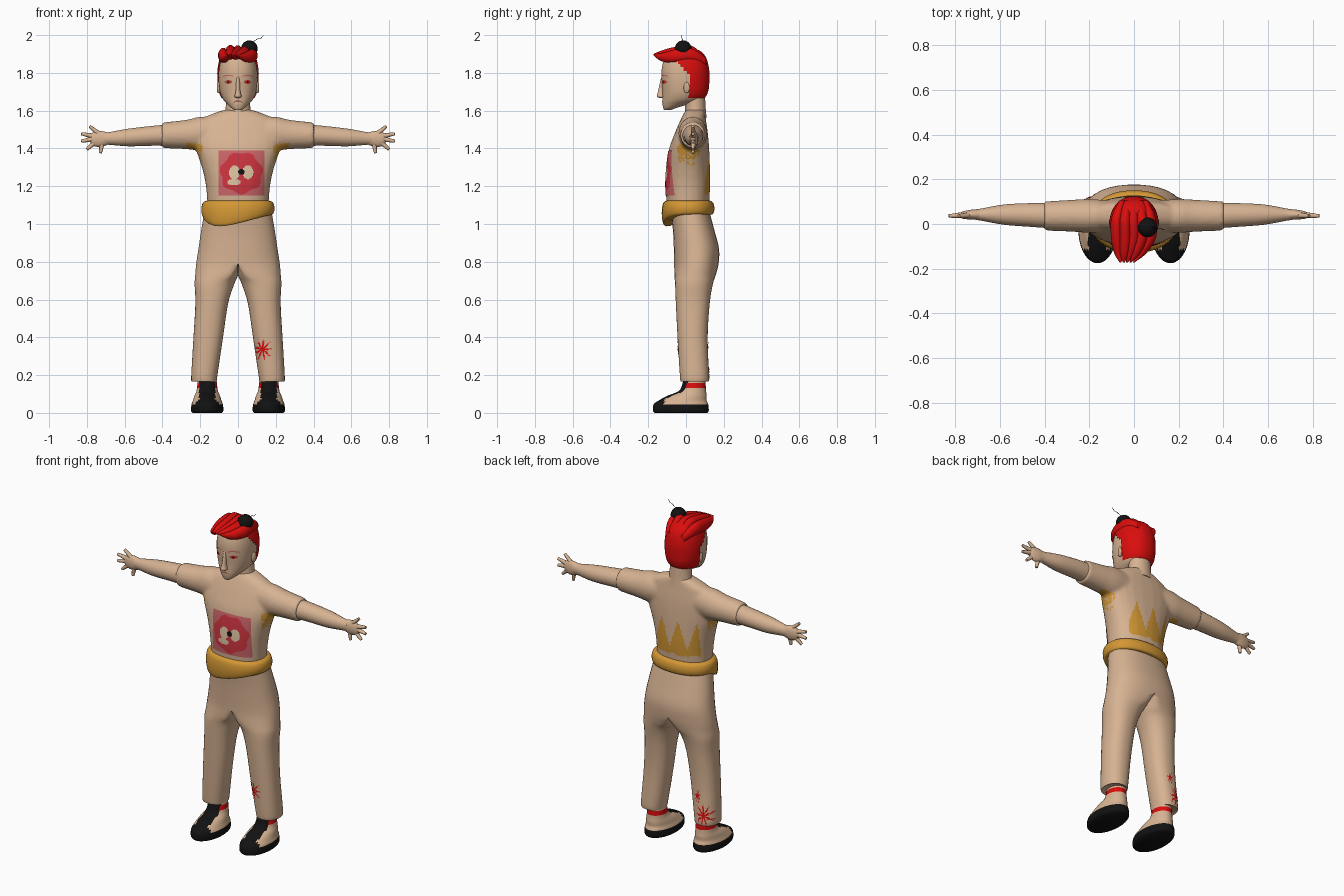
import bpy, bmesh, math, random
from mathutils import Vector
from mathutils.bvhtree import BVHTree

if "Cube" in bpy.data.objects:
    bpy.data.objects.remove(bpy.data.objects["Cube"])
random.seed(4)


def material(name, *rgb):
    m = bpy.data.materials.new(name)
    m.use_nodes = True
    m.diffuse_color = (*rgb, 1)
    m.node_tree.nodes["Principled BSDF"].inputs["Base Color"].default_value = (*rgb, 1)
    return m


TAN = material("tan", 0.68, 0.45, 0.29)
GOLD = material("gold", 0.65, 0.31, 0.035)
RED = material("bright red", 0.7, 0.004, 0.004)
BLACK = material("black", 0.006, 0.006, 0.006)
PINK = material("pink", 0.6, 0.13, 0.14)
CRIMSON = material("crimson", 0.62, 0.035, 0.05)
CREAM = material("cream", 0.74, 0.55, 0.36)
LIP = material("dull rose", 0.36, 0.12, 0.09)


def spline(a, b, c, d, t):
    return 0.5 * (2 * b + (c - a) * t + (2 * a - 5 * b + 4 * c - d) * t * t
                  + (3 * b - a - 3 * c + d) * t ** 3)


def loft(bm, axis, sections, n=24, steps=4, power=1.0):
    """Skin rings (position, centre, centre, radius, radius, [inner radius]) along an axis."""
    rows, last = [], len(sections) - 1
    for i in range(last):
        quad = [sections[max(0, min(last, i + k))] for k in (-1, 0, 1, 2)]
        rows += [[spline(*v, s / steps) for v in zip(*quad)] for s in range(steps)]
    rows.append(sections[-1])
    rings = []
    for pos, c1, c2, r1, r2, *inner in rows:
        ring = []
        for k in range(n):
            t = 2 * math.pi * (k + 0.5) / n
            c, s = math.cos(t), math.sin(t)
            ra = inner[0] if inner and c < 0 else r1
            a = c1 + ra * math.copysign(abs(c) ** power, c)
            b = c2 + r2 * math.copysign(abs(s) ** power, s)
            ring.append(bm.verts.new({"X": (pos, a, b), "Y": (a, pos, b), "Z": (a, b, pos)}[axis]))
        rings.append(ring)
    for lo, hi in zip(rings, rings[1:]):
        for k in range(n):
            j = (k + 1) % n
            bm.faces.new((lo[k], lo[j], hi[j], hi[k]))
    bm.faces.new(rings[0])
    bm.faces.new(rings[-1])


def stick(bm, a, b, r1, r2):
    a, b = Vector(a), Vector(b)
    m = (b - a).to_track_quat("Z", "Y").to_matrix().to_4x4()
    m.translation = (a + b) / 2
    bmesh.ops.create_cone(bm, cap_ends=True, segments=10, radius1=r1, radius2=r2,
                          depth=(b - a).length, matrix=m)


def finish(bm, name, mats, mirror=False, recalc=True, angle=55):
    if recalc:
        bmesh.ops.recalc_face_normals(bm, faces=bm.faces)
    me = bpy.data.meshes.new(name)
    bm.to_mesh(me)
    bm.free()
    for m in mats:
        me.materials.append(m)
    ob = bpy.data.objects.new(name, me)
    bpy.context.collection.objects.link(ob)
    bpy.ops.object.select_all(action="DESELECT")
    ob.select_set(True)
    bpy.context.view_layer.objects.active = ob
    bpy.ops.object.shade_smooth_by_angle(angle=math.radians(angle))
    if mirror:
        ob.modifiers.new("Mirror", "MIRROR")
    return ob


def lofted(name, mat, axis, sections, mirror=False, **kw):
    bm = bmesh.new()
    loft(bm, axis, sections, **kw)
    return finish(bm, name, [mat], mirror)


def decal(name, target, cx, cz, w, h, mats, rule, side=-1, cells=40):
    """Thin plate laid on a surface; rule(u, v) in -1..1 gives a material slot or None."""
    bpy.context.view_layer.update()
    tree = BVHTree.FromObject(target, bpy.context.evaluated_depsgraph_get())
    bm, grid = bmesh.new(), {}
    for i in range(cells + 1):
        for j in range(cells + 1):
            x, z = cx + w * (i / cells - 0.5), cz + h * (j / cells - 0.5)
            hit = tree.ray_cast(Vector((x, side, z)), Vector((0, -side, 0)))[0]
            if hit:
                grid[i, j] = bm.verts.new(hit + Vector((0, side * 0.003, 0)))
    for i in range(cells):
        for j in range(cells):
            keys = [(i, j), (i + 1, j), (i + 1, j + 1), (i, j + 1)]
            slot = rule((2 * i + 1) / cells - 1, (2 * j + 1) / cells - 1)
            if slot is not None and all(k in grid for k in keys):
                f = bm.faces.new([grid[k] for k in keys][::-side])
                f.material_index = slot
    bmesh.ops.delete(bm, geom=[v for v in bm.verts if not v.link_faces], context="VERTS")
    return finish(bm, name, mats, recalc=False)


def oval(u, v, x, y, rx, ry):
    return ((u - x) / rx) ** 2 + ((v - y) / ry) ** 2 < 1


# Trousers: one half skinned from ankle to waist, then mirrored
bm = bmesh.new()
loft(bm, "Z", [(.17, .175, .045, .068, .072, .062), (.19, .177, .045, .071, .077, .067),
               (.4, .156, .035, .08, .08, .077), (.58, .14, .036, .086, .09, .088),
               (.68, .115, .042, .115, .1, .095), (.73, .055, .048, .172, .11, .055),
               (.79, 0, .055, .222, .118, 0), (.87, 0, .055, .21, .12, 0),
               (.97, 0, .04, .195, .11, 0), (1.1, 0, .015, .172, .1, 0)], n=32, power=.88)
for v in bm.verts:
    v.co.x = 0 if v.co.x < .002 else v.co.x
bmesh.ops.delete(bm, geom=[f for f in bm.faces if all(v.co.x == 0 for v in f.verts)], context="FACES")
trousers = finish(bm, "trousers", [TAN], mirror=True)


# Paint splashes on the trousers
def splash(u, v):
    spike = .6 + .4 * math.sin(9 * math.atan2(v, u) + 1)
    return 0 if math.hypot(u, v) < spike * random.uniform(.6, 1.2) else None


decal("front_leg_splash", trousers, .13, .335, .1, .11, [RED], splash)
decal("back_leg_splash", trousers, -.2, .23, .09, .13, [RED], splash, side=1)
decal("small_back_splash", trousers, -.16, .34, .04, .08, [RED], splash, side=1, cells=14)

# Shirt: torso and sleeves fused into one skin
bm = bmesh.new()
loft(bm, "Z", [(1.06, 0, .01, .16, .11), (1.2, 0, .01, .17, .118), (1.3, 0, .012, .192, .115),
               (1.4, 0, .017, .225, .106), (1.48, 0, .028, .235, .088), (1.55, 0, .038, .2, .068),
               (1.585, 0, .045, .13, .057), (1.605, 0, .05, .07, .05)], power=.88)
for s in (-1, 1):
    loft(bm, "X", [(s * .1, .035, 1.48, .07, .085), (s * .2, .036, 1.478, .076, .09),
                   (s * .27, .037, 1.474, .072, .078), (s * .385, .036, 1.47, .066, .069),
                   (s * .402, .036, 1.47, .064, .067)])
shirt = finish(bm, "shirt", [TAN, GOLD])
rm = shirt.modifiers.new("Remesh", "REMESH")
rm.mode, rm.voxel_size, rm.use_smooth_shade = "VOXEL", .01, True
sm = shirt.modifiers.new("Smooth", "SMOOTH")
sm.iterations = 4
for mod in ("Remesh", "Smooth"):
    bpy.ops.object.modifier_apply(modifier=mod)
for p in shirt.data.polygons:
    x, y, z = p.center
    tooth = abs((x * 9 + .3) % 1 - .5) * .34
    back = y > .05 and -.15 < x < .12 and 1.16 < z < 1.2 + tooth
    flank = abs(x) > .185 + .1 * abs(y) and 1.45 - .8 * abs(y) > z > 1.3 + random.uniform(0, .09)
    p.material_index = 1 if (back or flank) and abs(x) < .27 else 0


# Chest badge with a round face
def badge(u, v):
    if oval(u, v, 0, .05, .14, .14):
        return 3
    if oval(u, v, -.3, .03, .24, .3) or oval(u, v, .28, .03, .24, .3) or oval(u, v, -.32, -.4, .3, .14):
        return 2
    return 1 if math.hypot(u, v) < .9 + .05 * math.sin(7 * math.atan2(v, u)) else 0


decal("chest_badge", shirt, .018, 1.27, .245, .24, [PINK, CRIMSON, CREAM, BLACK], badge, cells=56)

# Slanted cloth belt that droops at the front right
bm = bmesh.new()
loft(bm, "Z", [(1.05, 0, .012, .165, .115), (1.055, 0, .012, .187, .133), (1.085, 0, .011, .194, .14),
               (1.115, 0, .01, .185, .132), (1.125, 0, .01, .16, .112)], n=32, power=.9)
for v in bm.verts:
    droop = max(0, (.03 - v.co.y) / .16) * max(0, min(1, (.2 - v.co.x) / .32))
    v.co.z -= droop * (1.125 - v.co.z) * 1.15
finish(bm, "belt", [GOLD])

# Arms and hands
lofted("arm", TAN, "X", [(.37, .036, 1.47, .056, .057), (.45, .04, 1.467, .054, .053),
                         (.58, .042, 1.458, .046, .047), (.68, .042, 1.453, .028, .034),
                         (.71, .042, 1.452, .024, .033)], mirror=True)
bm = bmesh.new()
loft(bm, "X", [(.69, .042, 1.452, .024, .033), (.73, .042, 1.45, .022, .043),
               (.765, .04, 1.45, .017, .037), (.78, .04, 1.45, .01, .025)])
for base, tip in (((.735, 1.475), (.785, 1.518)), ((.765, 1.465), (.83, 1.478)),
                  ((.77, 1.45), (.83, 1.438)), ((.755, 1.435), (.8, 1.395)), ((.72, 1.43), (.728, 1.375))):
    stick(bm, (base[0], .04, base[1]), (tip[0], .036, tip[1]), .014, .008)
finish(bm, "hand", [TAN], mirror=True)

# Shoes with sole, toe cap, lacing strip and sock
bm = bmesh.new()
loft(bm, "Z", [(0, .163, -.026, .078, .14), (.012, .163, -.027, .086, .148), (.045, .163, -.027, .083, .145),
               (.065, .163, -.018, .076, .128), (.09, .163, .005, .068, .105), (.12, .163, .036, .056, .07),
               (.18, .163, .045, .05, .058)], n=40, steps=5)
for f in bm.faces:
    x, y, z = f.calc_center_median()
    if z < .042 or y < -.115 or (abs(x - .163) < .042 and y < .02):
        f.material_index = 1
    elif .135 < z < .162:
        f.material_index = 2
finish(bm, "shoe", [TAN, BLACK, RED], mirror=True)

# Head, neck, nose and ears
skull = [(1.603, 0, -.098, .018, .018), (1.615, 0, -.085, .036, .036), (1.635, 0, -.055, .057, .07),
         (1.66, 0, -.02, .08, .105), (1.7, 0, -.008, .096, .117), (1.76, 0, -.007, .103, .122),
         (1.82, 0, -.008, .101, .121), (1.875, 0, -.008, .088, .106), (1.91, 0, -.005, .06, .075),
         (1.925, 0, 0, .02, .03)]
head = lofted("head", TAN, "Z", skull, n=32, power=.92)
lofted("neck", TAN, "Z", [(1.56, 0, .05, .075, .06), (1.61, 0, .05, .066, .055), (1.7, 0, .045, .064, .055)])
lofted("nose", TAN, "Z", [(1.667, 0, -.128, .008, .01), (1.675, 0, -.132, .019, .023),
                          (1.7, 0, -.131, .013, .018), (1.76, 0, -.125, .009, .011),
                          (1.785, 0, -.122, .006, .006)], n=12)
lofted("ear", TAN, "X", [(.09, .0, 1.72, .012, .025), (.106, .004, 1.722, .016, .03),
                         (.112, .008, 1.724, .008, .018)], n=12, mirror=True)

# Painted face: eyes, brows and mouth
for side, x in (("right", -.051), ("left", .051)):
    decal(side + "_eye", head, x, 1.752, .04, .022, [LIP, RED, BLACK], cells=20,
          rule=lambda u, v: 2 if oval(u, v, 0, 0, .2, .4) else 1 if oval(u, v, 0, 0, .5, .8)
          else 0 if oval(u, v, 0, 0, 1, .9) else None)
    decal(side + "_brow", head, x, 1.783, .055, .02, [PINK], cells=14,
          rule=lambda u, v: 0 if abs(v - .4 + u * u * .6) < .3 else None)
decal("mouth", head, 0, 1.647, .06, .026, [LIP], cells=20,
      rule=lambda u, v: 0 if abs(v - .35 + u * u) < .38 * (1.1 - abs(u)) else None)

# Hair: trimmed cap plus swept strands forming the quiff
bm = bmesh.new()
loft(bm, "Z", [(z + .004, cx, cy + .003, rx + .007, ry + .006) for z, cx, cy, rx, ry in skull[2:]],
     n=56, steps=8, power=.92)
bald = [f for f in bm.faces for c in [f.calc_center_median()]
        if c.z < 1.67 or (c.z < 1.872 and c.y < min(.015, -.06 + (1.872 - c.z) * .9))]
bmesh.ops.delete(bm, geom=bald, context="FACES")
finish(bm, "hair_cap", [RED])
bm = bmesh.new()
for i in range(5):
    x, lift = -.076 + .037 * i, .008 * (i % 2) - .06 * abs(i - 2) * .1
    loft(bm, "Y", [(.105, x * .7, 1.862, .014, .02), (.03, x, 1.905 + lift, .026, .038),
                   (-.06, x, 1.9 + lift, .028, .036), (-.13, x * .7 - .015, 1.895 + lift, .022, .022),
                   (-.172, x * .4 - .03, 1.896, .004, .004)], n=12)
finish(bm, "hair_strands", [RED])

# Black bobble with a thin thread
bm = bmesh.new()
bmesh.ops.create_uvsphere(bm, u_segments=20, v_segments=12, radius=.044)
bmesh.ops.translate(bm, verts=bm.verts, vec=(.06, -.015, 1.928))
thread = [(.08, -.015, 1.965), (.105, -.02, 1.98), (.122, -.022, 1.984), (.136, -.025, 1.999)]
for a, b in zip(thread, thread[1:]):
    stick(bm, a, b, .0014, .0014)
finish(bm, "bobble", [BLACK])
